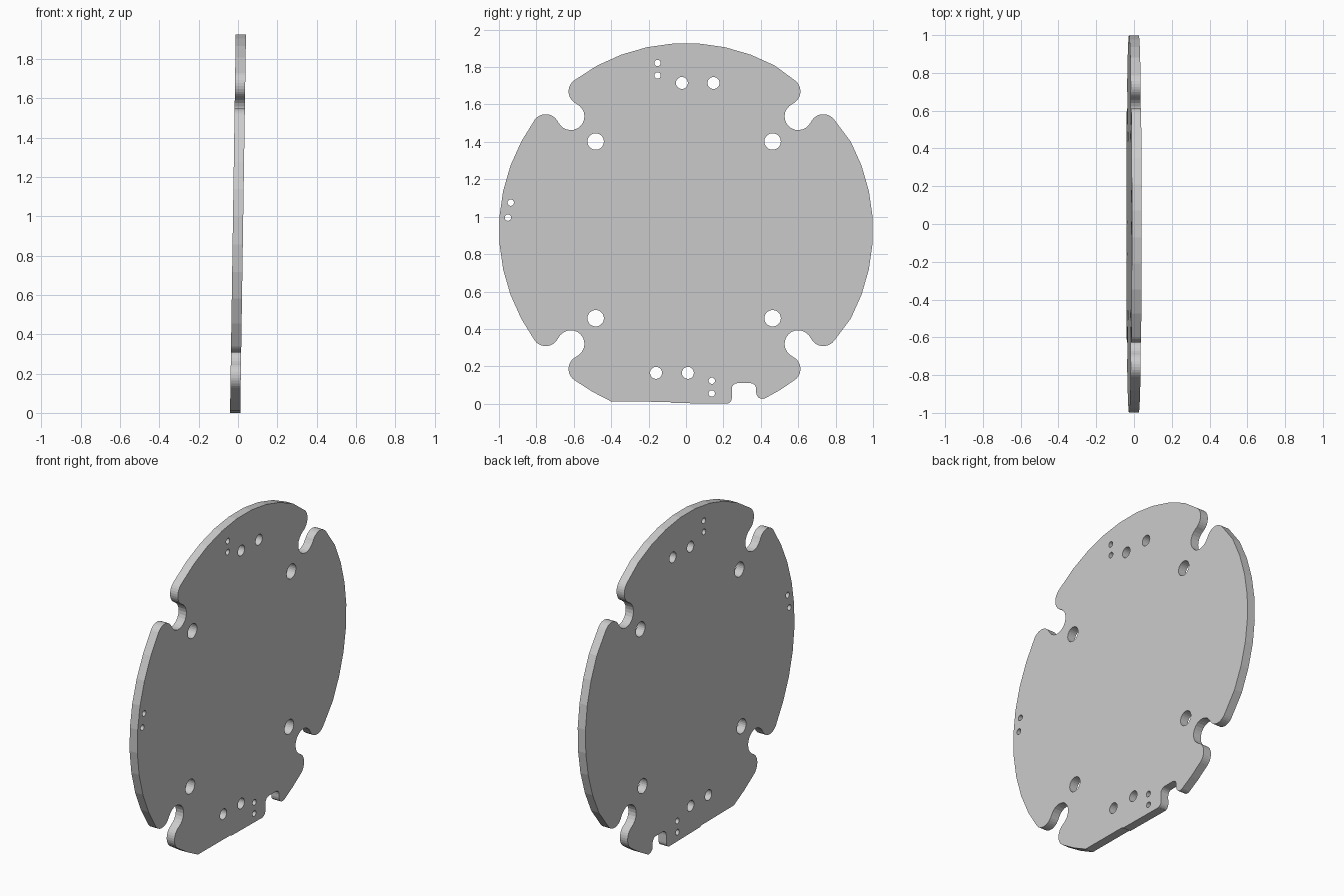
import bpy, bmesh, math
from mathutils import Matrix

if "Cube" in bpy.data.objects:
    bpy.data.objects.remove(bpy.data.objects["Cube"])

R, CZ, OFF = 0.998, 0.928, -0.008       # disc radius, disc centre height, notch offset
THICK, TILT = 0.052, 0.0151
LOBE_R = 0.073


def arc(cx, cy, r, a0, a1, n):
    """Points on an arc, angles in degrees."""
    return [(cx + r * math.cos(math.radians(a0 + (a1 - a0) * i / n)),
             cy + r * math.sin(math.radians(a0 + (a1 - a0) * i / n))) for i in range(n + 1)]


def spin(pts, deg):
    c, s = math.cos(math.radians(deg)), math.sin(math.radians(deg))
    return [(x * c - y * s, x * s + y * c) for x, y in pts]


# One corner notch on the 45 degree diagonal: lobe, round pocket, mirrored lobe
lx, ly, nc = 0.742, 0.547, 0.608
tangent = math.degrees(math.atan2(ly, lx))
joint = math.degrees(math.atan2(nc - ly, nc - lx))
half = arc(lx, ly, LOBE_R, tangent, joint, 10)
pocket = arc(nc, nc, LOBE_R, joint - 180, -(joint - 180) - 270, 14)
notch = half + pocket[1:-1] + [(y, x) for x, y in reversed(half)]


def place_notch(deg):
    return [(x + OFF, y + CZ) for x, y in spin(notch, deg)]


def rim(mid):
    """Disc edge between two notches."""
    return arc(0, CZ, R + 0.002, mid - tangent, mid + tangent, 9)[1:-1]


# Flat bottom edge with a small rounded cable slot
bottom = [(-0.50, 0.064), (-0.40, 0.012), (-0.085, 0.01), (-0.08, 0.004), (0.22, 0.0)]
bottom += arc(0.215, 0.03, 0.03, -80, 0, 4)
bottom += arc(0.275, 0.08, 0.03, 180, 90, 4)
bottom += arc(0.345, 0.08, 0.03, 90, 0, 4)
bottom += arc(0.409, 0.06, 0.034, 180, 300, 5)
bottom += [(0.50, 0.072)]

outline = (rim(0) + place_notch(0) + rim(90) + place_notch(90)
           + rim(180) + place_notch(180) + bottom + place_notch(270))

# Mounting, middle and pin holes: (across, height, radius)
holes = [(y, z, 0.044) for y in (-0.483, 0.463) for z in (0.457, 1.402)]
holes += [(-0.022, 1.715, 0.032), (0.147, 1.715, 0.032), (-0.16, 0.165, 0.032), (0.01, 0.165, 0.032)]
holes += [(-0.152, 1.822, 0.017), (-0.152, 1.755, 0.017), (-0.937, 1.075, 0.017),
          (-0.952, 0.995, 0.017), (0.138, 0.123, 0.017), (0.138, 0.055, 0.017)]

# Filled profile with holes, extruded to the plate thickness
curve = bpy.data.curves.new("plate_profile", 'CURVE')
curve.dimensions = '2D'
curve.fill_mode = 'BOTH'
curve.extrude = THICK / 2
for loop in [outline] + [arc(y, z, r, 0, 360, 24)[:-1] for y, z, r in holes]:
    s = curve.splines.new('POLY')
    s.points.add(len(loop) - 1)
    for p, (x, y) in zip(s.points, loop):
        p.co = (x, y, 0, 1)
    s.use_cyclic_u = True
profile = bpy.data.objects.new("plate_profile", curve)
bpy.context.collection.objects.link(profile)
bpy.context.view_layer.update()
mesh = bpy.data.meshes.new_from_object(profile.evaluated_get(bpy.context.evaluated_depsgraph_get()))
bpy.data.objects.remove(profile)

# Stand the plate upright with its slight lean
mesh.transform(Matrix(((0, TILT, 1, -TILT * 0.962), (1, 0, 0, 0), (0, 1, 0, 0), (0, 0, 0, 1))))
bm = bmesh.new()
bm.from_mesh(mesh)
bmesh.ops.remove_doubles(bm, verts=bm.verts, dist=1e-5)
bmesh.ops.recalc_face_normals(bm, faces=bm.faces)
for f in bm.faces:
    f.smooth = False
    f.material_index = 0
bm.to_mesh(mesh)
bm.free()

grey = bpy.data.materials.new("light_grey")
grey.diffuse_color = (0.6, 0.6, 0.6, 1)
grey.use_nodes = True
grey.node_tree.nodes["Principled BSDF"].inputs["Base Color"].default_value = grey.diffuse_color
mesh.materials.clear()
mesh.materials.append(grey)
plate = bpy.data.objects.new("base_plate", mesh)
bpy.context.collection.objects.link(plate)
